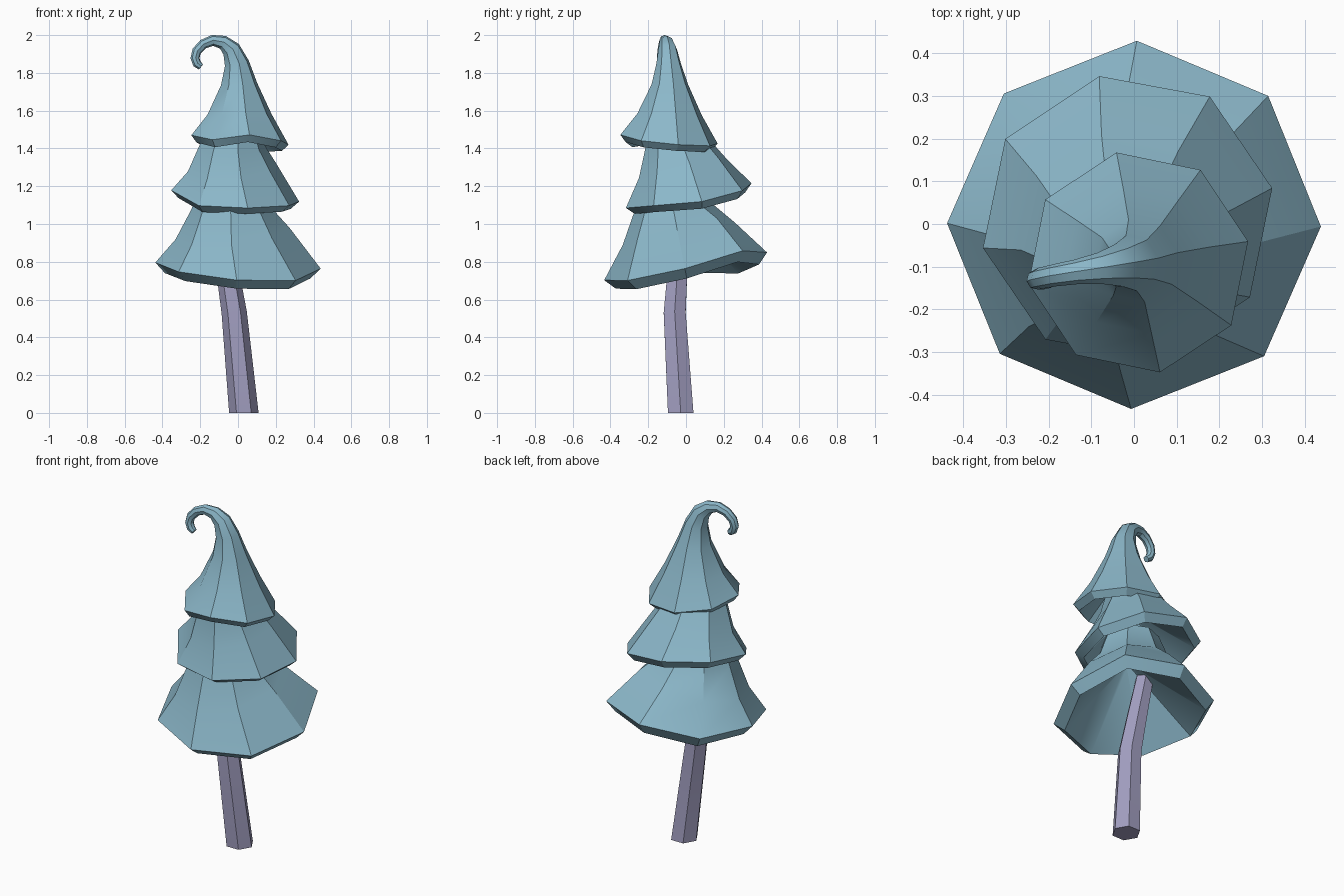
import bpy, bmesh, math
from mathutils import Vector, Quaternion

cube = bpy.data.objects.get("Cube")
if cube:
    bpy.data.objects.remove(cube)


def material(name, rgb):
    mat = bpy.data.materials.new(name)
    mat.diffuse_color = (*rgb, 1)
    mat.use_nodes = True
    mat.node_tree.nodes["Principled BSDF"].inputs["Base Color"].default_value = (*rgb, 1)
    return mat


needles = material("blue_green_needles", (0.26, 0.475, 0.585))
bark = material("lavender_bark", (0.36, 0.345, 0.53))
UP = Vector((0, 0, 1))


def tangents(path, first):
    """Direction of the spine at each point, with a chosen direction at the start."""
    pts = [Vector(p[:3]) for p in path]
    out = [Vector(first).normalized()]
    for i in range(1, len(pts)):
        nxt = pts[min(i + 1, len(pts) - 1)]
        out.append((nxt - pts[i - 1]).normalized())
    return out


def loft(name, rings, sides, phase, mat, lifts):
    """Skin a tube over rings of (centre, direction, radius, share of corner lifts)."""
    bm = bmesh.new()
    loops = []
    turn, last = Quaternion(), UP
    for centre, direction, radius, share in rings:
        turn = last.rotation_difference(direction) @ turn
        last = direction
        loop = []
        for k in range(sides):
            a = math.radians(phase) + math.tau * k / sides
            spoke = turn @ Vector((math.cos(a), math.sin(a), 0)) * radius
            loop.append(bm.verts.new(centre + spoke + UP * lifts[k] * share))
        loops.append(loop)
    for low, high in zip(loops, loops[1:]):
        for k in range(sides):
            n = (k + 1) % sides
            bm.faces.new((low[k], low[n], high[n], high[k]))
    bm.faces.new(loops[0][::-1])
    bm.faces.new(loops[-1])
    bmesh.ops.recalc_face_normals(bm, faces=bm.faces[:])
    mesh = bpy.data.meshes.new(name)
    bm.to_mesh(mesh)
    bm.free()
    mesh.materials.append(mat)
    obj = bpy.data.objects.new(name, mesh)
    bpy.context.collection.objects.link(obj)
    bpy.ops.object.select_all(action="DESELECT")
    obj.select_set(True)
    bpy.context.view_layer.objects.active = obj
    bpy.ops.object.shade_smooth_by_angle(angle=math.radians(32))


def tier(name, path, first, phase, drop, lifts):
    """Hollow skirt: inside cone, bevelled wavy rim, then the outer surface."""
    dirs = tangents(path, first)
    shares = [1, 0.4] + [0] * (len(path) - 2)
    outer = [(Vector(p[:3]), d, p[3], s) for p, d, s in zip(path, dirs, shares)]
    c, d, r, s = outer[0]
    lip = (c - d * drop, d, r * 0.88, s)
    apex = (c + d * r * 0.65, d, r * 0.05, 0)
    loft(name, [apex, lip] + outer, 8, phase, needles, lifts)


# Foliage skirts
tier("bottom_foliage", [
    (0, -0.002, 0.78, 0.438), (-0.03, -0.038, 0.95, 0.303),
    (-0.034, -0.063, 1.08, 0.213), (-0.035, -0.065, 1.25, 0.15),
], (0.035, -0.18, 1), -0.7, 0.055,
    (0, 0.035, -0.008, -0.045, 0, 0.01, 0, -0.013))

tier("middle_foliage", [
    (-0.015, 0.014, 1.155, 0.346), (-0.03, -0.02, 1.3, 0.24),
    (-0.033, -0.054, 1.42, 0.174), (-0.022, -0.078, 1.54, 0.12),
], (0.074, -0.197, 1), 11.5, 0.04,
    (-0.025, -0.02, -0.01, 0, 0.012, -0.016, 0, 0))

# Top skirt, drawn out into a curled tip
tier("top_foliage", [
    (0.01, -0.09, 1.445, 0.263), (0.008, -0.087, 1.58, 0.173),
    (0.006, -0.086, 1.74, 0.098), (-0.006, -0.092, 1.85, 0.066),
    (-0.036, -0.097, 1.925, 0.05), (-0.08, -0.104, 1.962, 0.037),
    (-0.135, -0.112, 1.972, 0.029), (-0.185, -0.12, 1.952, 0.026),
    (-0.219, -0.127, 1.915, 0.025), (-0.228, -0.13, 1.878, 0.024),
    (-0.217, -0.131, 1.848, 0.023), (-0.196, -0.132, 1.832, 0.018),
], (0.08, 0.09, 1), 11, 0.036,
    (0, 0, 0, 0, 0, -0.03, 0.008, 0))

# Bent trunk
trunk_path = [
    (0.031, -0.028, 0, 0.078), (-0.02, -0.06, 0.53, 0.067),
    (-0.055, -0.045, 0.75, 0.06), (-0.095, -0.025, 1.0, 0.052),
]
trunk_rings = [(Vector(p[:3]), d, p[3], 0) for p, d in zip(trunk_path, tangents(trunk_path, UP))]
loft("trunk", trunk_rings, 6, 0, bark, [0] * 6)
